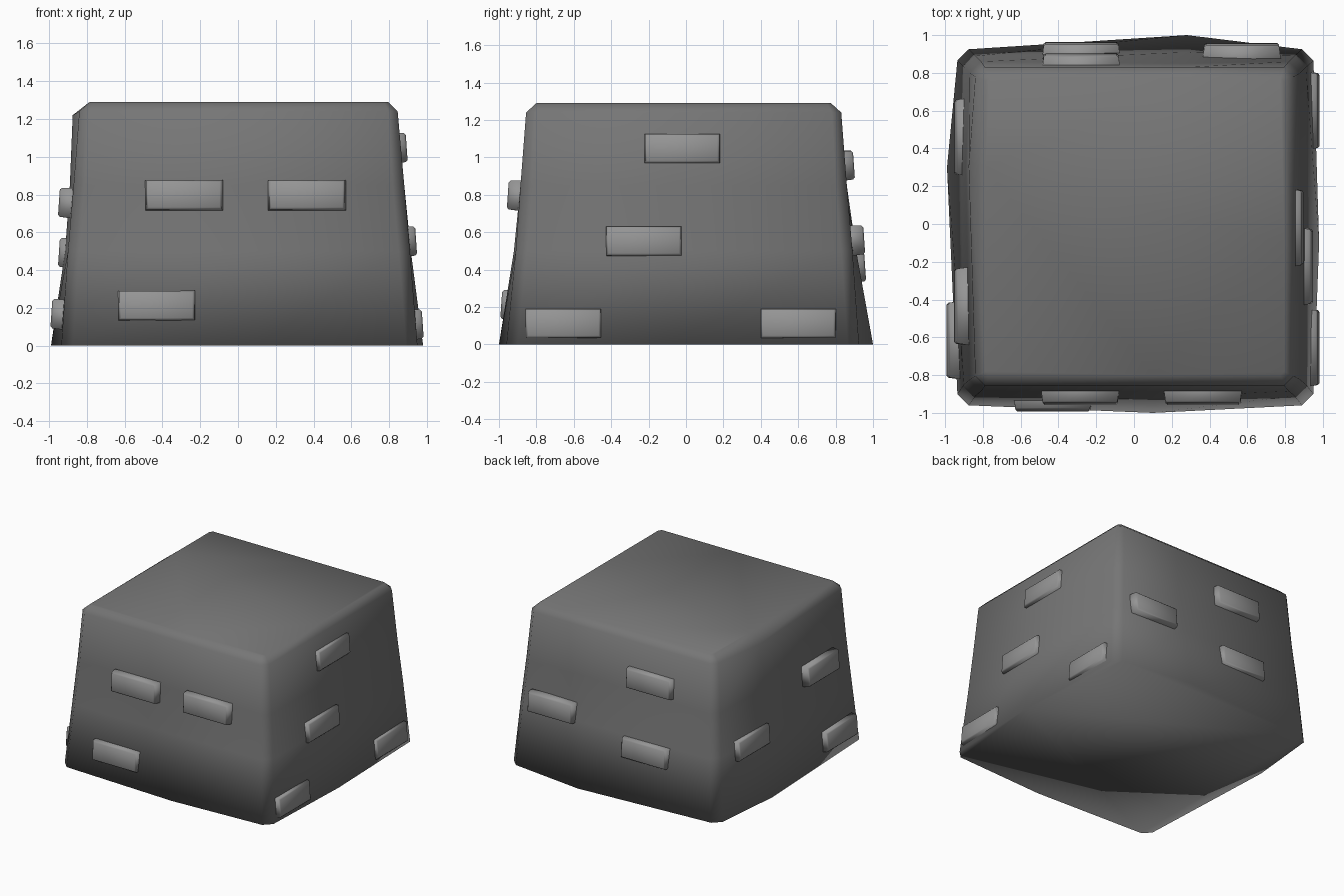
import bpy, bmesh
from math import radians
from mathutils import Matrix

if "Cube" in bpy.data.objects:
    bpy.data.objects.remove(bpy.data.objects["Cube"])


def material(name, value):
    mat = bpy.data.materials.new(name)
    mat.diffuse_color = (value, value, value, 1)
    mat.use_nodes = True
    mat.node_tree.nodes["Principled BSDF"].inputs["Base Color"].default_value = mat.diffuse_color
    return mat


dark_stone = material("dark_stone", 0.18)
light_stone = material("light_stone", 0.30)


def add_object(name, bm, mat):
    bmesh.ops.recalc_face_normals(bm, faces=bm.faces)
    mesh = bpy.data.meshes.new(name)
    bm.to_mesh(mesh)
    bm.free()
    mesh.materials.append(mat)
    for p in mesh.polygons:
        p.use_smooth = True
    ob = bpy.data.objects.new(name, mesh)
    bpy.context.collection.objects.link(ob)
    return ob


def ring(bm, z, xl, xr, yf, yb, cut, left, right, front, back):
    """Square with cut corners plus one slightly displaced point per side."""
    pts = [(xl + cut, yf), (0.1, front), (xr - cut, yf),
           (xr, yf + cut), (right, -0.1), (xr, yb - cut),
           (xr - cut, yb), (0.28, back), (xl + cut, yb),
           (xl, yb - cut), (left, 0.3), (xl, yf + cut)]
    return [bm.verts.new((x, y, z)) for x, y in pts]


# Tapered, roughly hewn stone body
bm = bmesh.new()
rings = [
    ring(bm, 0.00, -0.935, 0.95, -0.96, 0.925, 0.06, -0.99, 0.98, -1.0, 1.0),
    ring(bm, 0.50, -0.90, 0.91, -0.91, 0.89, 0.06, -0.915, 0.915, -0.92, 0.91),
    ring(bm, 0.85, -0.87, 0.88, -0.885, 0.86, 0.06, -0.89, 0.88, -0.885, 0.85),
    ring(bm, 1.24, -0.84, 0.845, -0.855, 0.83, 0.05, -0.875, 0.845, -0.855, 0.83),
    ring(bm, 1.29, -0.785, 0.795, -0.80, 0.775, 0.02, -0.785, 0.795, -0.80, 0.775),
]
rings[3][10].co.z = 1.22  # chipped spot on the left rim
for a, b in zip(rings, rings[1:]):
    for i in range(12):
        j = (i + 1) % 12
        bm.faces.new((a[i], a[j], b[j], b[i]))
bm.faces.new(rings[0][::-1])
bm.faces.new(rings[-1])
add_object("stone_body", bm, dark_stone)


def brick(name, side, along, z, outer):
    """Brick on one wall: side in degrees about z (0 = front), outer = reach."""
    bm = bmesh.new()
    bmesh.ops.create_cube(bm, size=1)
    bmesh.ops.scale(bm, vec=(0.43, 0.13, 0.17), verts=bm.verts)
    for v in bm.verts:  # outer face slightly smaller
        if v.co.y < 0:
            v.co.x *= 0.92
            v.co.z *= 0.90
    rim = [e for e in bm.edges if all(v.co.y < 0 for v in e.verts)]
    bmesh.ops.bevel(bm, geom=rim, offset=0.01, segments=1, affect='EDGES')
    tilt = Matrix.Rotation(radians(-4), 4, 'X')
    turn = Matrix.Rotation(radians(side), 4, 'Z')
    local = Matrix.Translation((along, -outer + 0.067, z))
    bm.transform(turn @ local @ tilt)
    add_object(name, bm, light_stone)


# Raised bricks: distance along the wall (seen from outside), height, reach
walls = {
    ("front", 0): [(-0.285, 0.795, 0.955), (0.365, 0.795, 0.955), (-0.43, 0.21, 0.99)],
    ("right", 90): [(-0.02, 1.045, 0.895), (-0.225, 0.55, 0.945),
                    (-0.655, 0.11, 0.98), (0.60, 0.11, 0.98)],
    ("back", 180): [(0.28, 0.955, 0.90), (0.28, 0.41, 0.96), (-0.57, 0.555, 0.955)],
    ("left", 270): [(0.435, 0.755, 0.95), (-0.46, 0.49, 0.95), (0.615, 0.165, 0.99)],
}
for (wall, angle), spots in walls.items():
    for n, (along, z, outer) in enumerate(spots, 1):
        brick(f"{wall}_brick_{n}", angle, along, z, outer)
